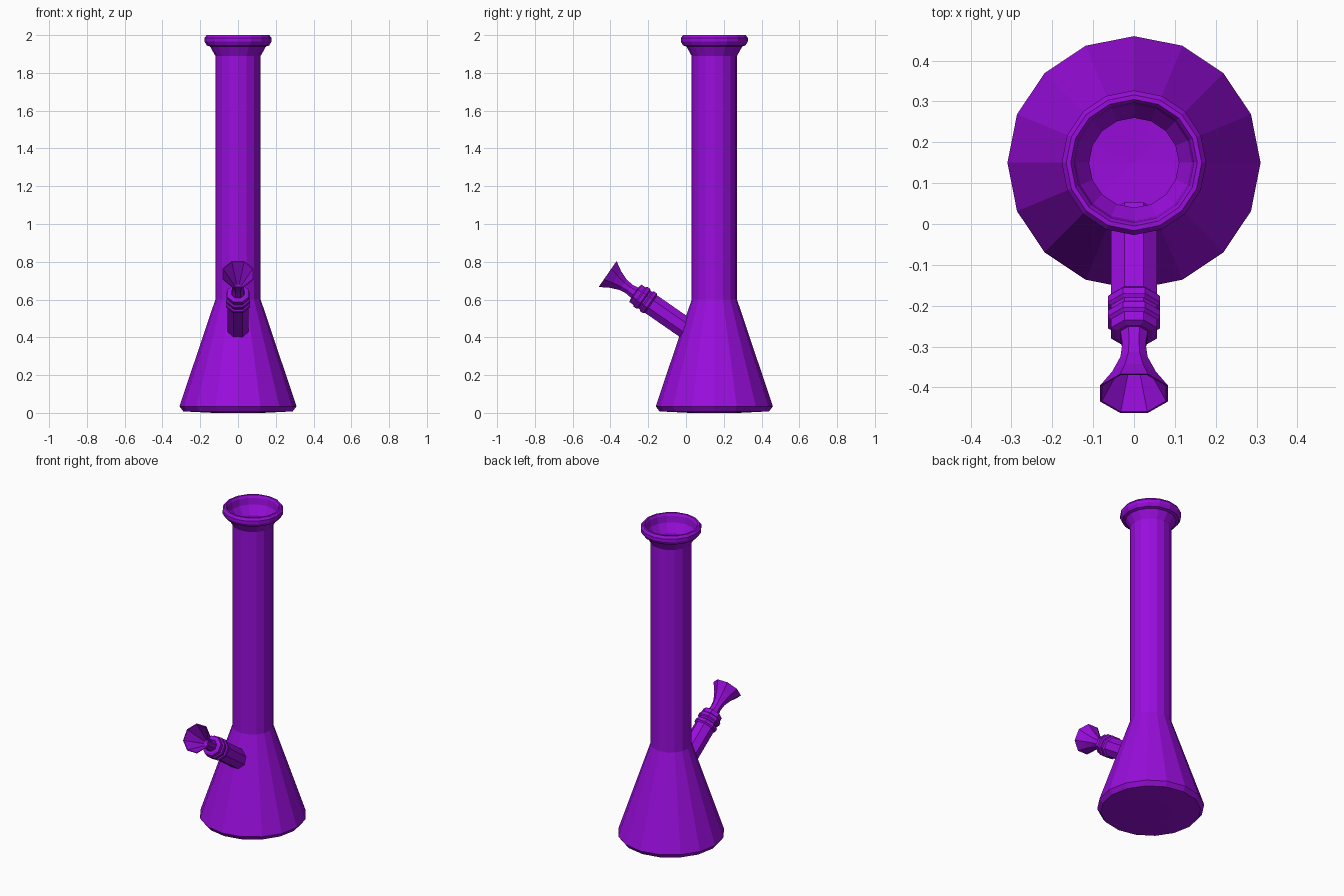
import bpy, bmesh, math
from mathutils import Matrix, Vector

if "Cube" in bpy.data.objects:
    bpy.data.objects.remove(bpy.data.objects["Cube"])

purple = bpy.data.materials.new("purple_glass")
purple.diffuse_color = (0.32, 0.004, 0.72, 1)
purple.use_nodes = True
purple.node_tree.nodes["Principled BSDF"].inputs["Base Color"].default_value = purple.diffuse_color


def lathe(name, profile, sides, phase=0.0, matrix=Matrix()):
    """Revolve (radius, height) points about local z; radius 0 closes to a point."""
    bm = bmesh.new()
    rings = []
    for r, h in profile:
        if r == 0:
            rings.append([bm.verts.new((0, 0, h))] * sides)
        else:
            angles = [phase + math.tau * i / sides for i in range(sides)]
            rings.append([bm.verts.new((r * math.cos(a), r * math.sin(a), h)) for a in angles])
    for lower, upper in zip(rings, rings[1:]):
        for i in range(sides):
            j = (i + 1) % sides
            quad = [lower[i], lower[j], upper[j], upper[i]]
            bm.faces.new(list(dict.fromkeys(quad)))
    bmesh.ops.recalc_face_normals(bm, faces=bm.faces)
    mesh = bpy.data.meshes.new(name)
    bm.to_mesh(mesh)
    bm.free()
    obj = bpy.data.objects.new(name, mesh)
    obj.matrix_world = matrix
    mesh.materials.append(purple)
    bpy.context.collection.objects.link(obj)
    return obj


# Hollow flask: flared base, straight neck, rolled lip, then the inner wall and floor
lathe("flask_body", [
    (0, 0), (0.13, 0), (0.29, 0.008), (0.31, 0.035),
    (0.12, 0.60), (0.12, 1.89), (0.148, 1.94), (0.165, 1.945),
    (0.177, 1.965), (0.177, 1.985), (0.166, 2.0), (0.155, 2.0),
    (0.147, 1.985), (0.142, 1.945), (0.11, 1.89), (0.11, 0.60),
    (0.295, 0.045), (0, 0.03)], 16, 0, Matrix.Translation((0, 0.15, 0)))

# Slanted side parts share one axis, measured from the bowl mouth toward the flask
tilt = math.radians(34.7)
axis = Matrix.Translation((0, -0.415, 0.735)) @ Matrix.Rotation(-math.pi / 2 - tilt, 4, 'X')
eighth = math.pi / 8

# Bowl: funnel inside, trumpet outside, plugged into the joint
lathe("bowl", [
    (0, 0.13), (0.018, 0.12), (0.085, 0.0), (0.09, 0.0),
    (0.058, 0.05), (0.036, 0.10), (0.031, 0.14), (0.036, 0.175),
    (0.04, 0.20), (0, 0.20)], 8, eighth, axis)

# Stem: tube with two raised joint rings, running through the flask wall
lathe("stem", [
    (0, 0.18), (0.046, 0.175), (0.061, 0.18), (0.061, 0.205),
    (0.069, 0.212), (0.069, 0.23), (0.061, 0.237), (0.061, 0.247),
    (0.069, 0.254), (0.069, 0.272), (0.061, 0.28), (0.061, 0.53),
    (0, 0.53)], 8, eighth, axis)
